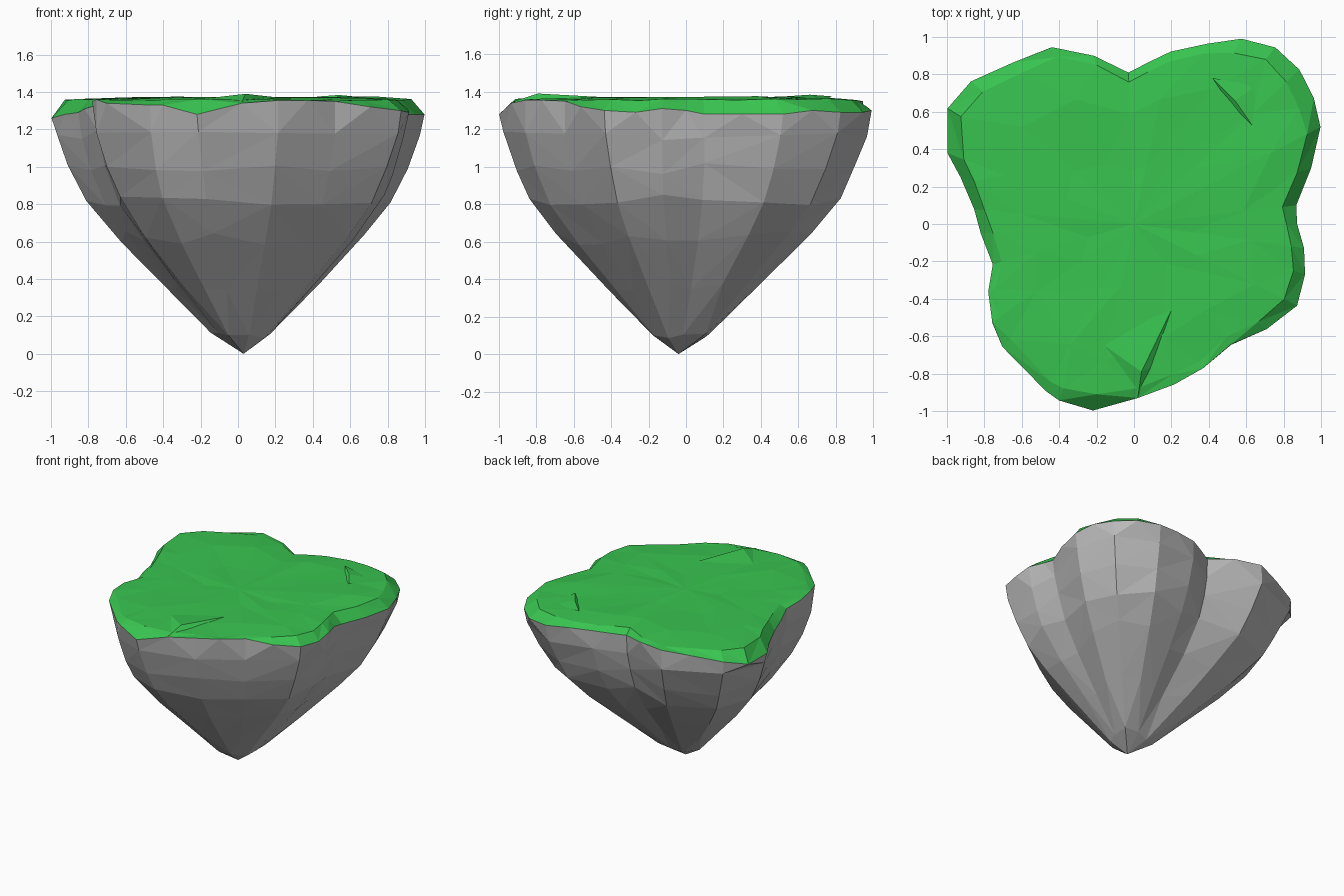
import bpy
import random
from mathutils import Vector

random.seed(5)
if "Cube" in bpy.data.objects:
    bpy.data.objects.remove(bpy.data.objects["Cube"], do_unlink=True)


def make_material(name, colour):
    material = bpy.data.materials.new(name)
    material.use_nodes = True
    material.diffuse_color = colour
    shader = next(n for n in material.node_tree.nodes if n.type == "BSDF_PRINCIPLED")
    shader.inputs["Base Color"].default_value = colour
    shader.inputs["Roughness"].default_value = 0.9
    return material


def make_object(name, verts, faces, material):
    mesh = bpy.data.meshes.new(name)
    mesh.from_pydata(verts, [], faces)
    mesh.materials.append(material)
    mesh.update()
    part = bpy.data.objects.new(name, mesh)
    bpy.context.collection.objects.link(part)
    return part


grey_stone = make_material("grey stone", (0.5, 0.5, 0.5, 1))
green_grass = make_material("green grass", (0.04, 0.55, 0.08, 1))

# Lobed outline of the island: x, y and height of the grass edge
OUTLINE = [
    (.87, .1, 1.28), (.95, .3, 1.28), (1, .52, 1.28), (.97, .68, 1.3),
    (.89, .83, 1.29), (.76, .95, 1.29), (.58, 1, 1.3), (.4, .98, 1.32),
    (.2, .94, 1.33), (.08, .88, 1.32), (-.03, .82, 1.31), (-.22, .92, 1.34),
    (-.45, .97, 1.35), (-.66, .88, 1.33), (-.88, .77, 1.3), (-1, .62, 1.26),
    (-1, .38, 1.26), (-.93, .25, 1.28), (-.86, .08, 1.29), (-.83, -.05, 1.31),
    (-.77, -.22, 1.33), (-.8, -.37, 1.35), (-.78, -.54, 1.36), (-.72, -.67, 1.34),
    (-.48, -.91, 1.33), (-.41, -.96, 1.33), (-.22, -1, 1.28), (.02, -.95, 1.34),
    (.22, -.88, 1.355), (.38, -.79, 1.355), (.53, -.66, 1.35), (.72, -.57, 1.32),
    (.88, -.44, 1.3), (.92, -.27, 1.29), (.92, -.13, 1.31), (.88, 0, 1.3),
]
TIP = Vector((.03, -.04, 0))

# Side profile of the rock: height and scale of the outline
PROFILE = [(0, 0), (.1, .16), (.36, .42), (.65, .7), (.8, .825),
           (.98, .91), (1.15, .965), (1.27, 1), (1.4, .96)]


def scale_at(z):
    for (z0, s0), (z1, s1) in zip(PROFILE, PROFILE[1:]):
        if z <= z1:
            return s0 + (s1 - s0) * (z - z0) / (z1 - z0)


def outline_point(i, blend):
    """Outline point, blended towards its neighbours to soften the lobes."""
    here, before, after = (Vector((*OUTLINE[k % len(OUTLINE)][:2], 0))
                           for k in (i, i - 2, i + 2))
    return here.lerp((before + after) / 2, blend)


def rock_ring(height, step, blend, rough_z, rough=0.008):
    """Ring that follows the side profile even where its height wanders."""
    points = []
    for i in range(0, len(OUTLINE), step):
        z = height + random.uniform(-rough_z, rough_z)
        s = scale_at(z) * random.uniform(1 - rough, 1 + rough)
        point = TIP + (outline_point(i, blend) - TIP) * s
        points.append(Vector((point.x, point.y, z)))
    return points


def grass_ring(scale, height, step, rough):
    points = []
    for i in range(0, len(OUTLINE), step):
        point = outline_point(i, 0) * scale * random.uniform(1 - rough, 1 + rough)
        points.append(Vector((point.x, point.y, height + random.uniform(-.006, .006))))
    return points


def loft(name, rings, material):
    """Triangulated skin through rings listed upwards; a ring may halve or double."""
    verts, faces, starts = [], [], []
    for points in rings:
        starts.append(len(verts))
        verts.extend(points)
    for k in range(len(rings) - 1):
        low_n, high_n = len(rings[k]), len(rings[k + 1])

        def low(i):
            return starts[k] + i % low_n

        def high(i):
            return starts[k + 1] + i % high_n

        for i in range(max(low_n, high_n) if 1 in (low_n, high_n) else min(low_n, high_n)):
            j = i + 1
            if low_n == 1:
                faces.append((low(0), high(j), high(i)))
            elif high_n == 1:
                faces.append((low(i), low(j), high(0)))
            elif low_n == high_n:
                if random.random() < .5:
                    faces += [(low(i), low(j), high(j)), (low(i), high(j), high(i))]
                else:
                    faces += [(low(i), low(j), high(i)), (low(j), high(j), high(i))]
            elif low_n < high_n:
                a, b, c = high(2 * i), high(2 * i + 1), high(2 * i + 2)
                faces += [(low(i), b, a), (low(i), low(j), b), (low(j), c, b)]
            else:
                a, b, c = low(2 * i), low(2 * i + 1), low(2 * i + 2)
                faces += [(a, b, high(i)), (b, high(j), high(i)), (b, c, high(j))]
    return make_object(name, verts, faces, material)


# Grass edge, shared by the rock and the grass
edge_ring = []
for px, py, edge in OUTLINE:
    rim = TIP + (Vector((px, py, 0)) - TIP) * scale_at(edge)
    edge_ring.append(Vector((rim.x, rim.y, edge)))

# Rock tapering down to a point
loft("island_rock", [
    [TIP],
    rock_ring(.1, 4, .1, .015),
    rock_ring(.36, 2, .25, .03),
    rock_ring(.62, 2, .2, .04),
    rock_ring(.82, 2, .15, .03),
    rock_ring(.99, 2, .1, .03),
    rock_ring(1.17, 2, .03, .03),
    edge_ring,
], grey_stone)

# Gently uneven grass cap with a sloping rim
loft("island_grass", [
    edge_ring,
    grass_ring(.92, 1.358, 1, .012),
    grass_ring(.7, 1.37, 2, .05),
    grass_ring(.35, 1.368, 2, .1),
    [Vector((0, 0, 1.37))],
], green_grass)


# Low steps in the grass: a gentle back slope and a steep front drop
def grass_step(name, ends, crest, back, foot):
    make_object(name, [*ends, crest, back, foot],
                [(0, 2, 3), (2, 1, 3), (2, 0, 4), (1, 2, 4)], green_grass)


grass_step("front_grass_step", [(.02, -.93, 1.345), (.2, -.46, 1.372)],
           (.04, -.79, 1.39), (-.2, -.62, 1.362), (.09, -.77, 1.36))
grass_step("back_grass_step", [(.63, .53, 1.375), (.42, .78, 1.375)],
           (.54, .66, 1.384), (.66, .74, 1.355), (.51, .645, 1.355))
